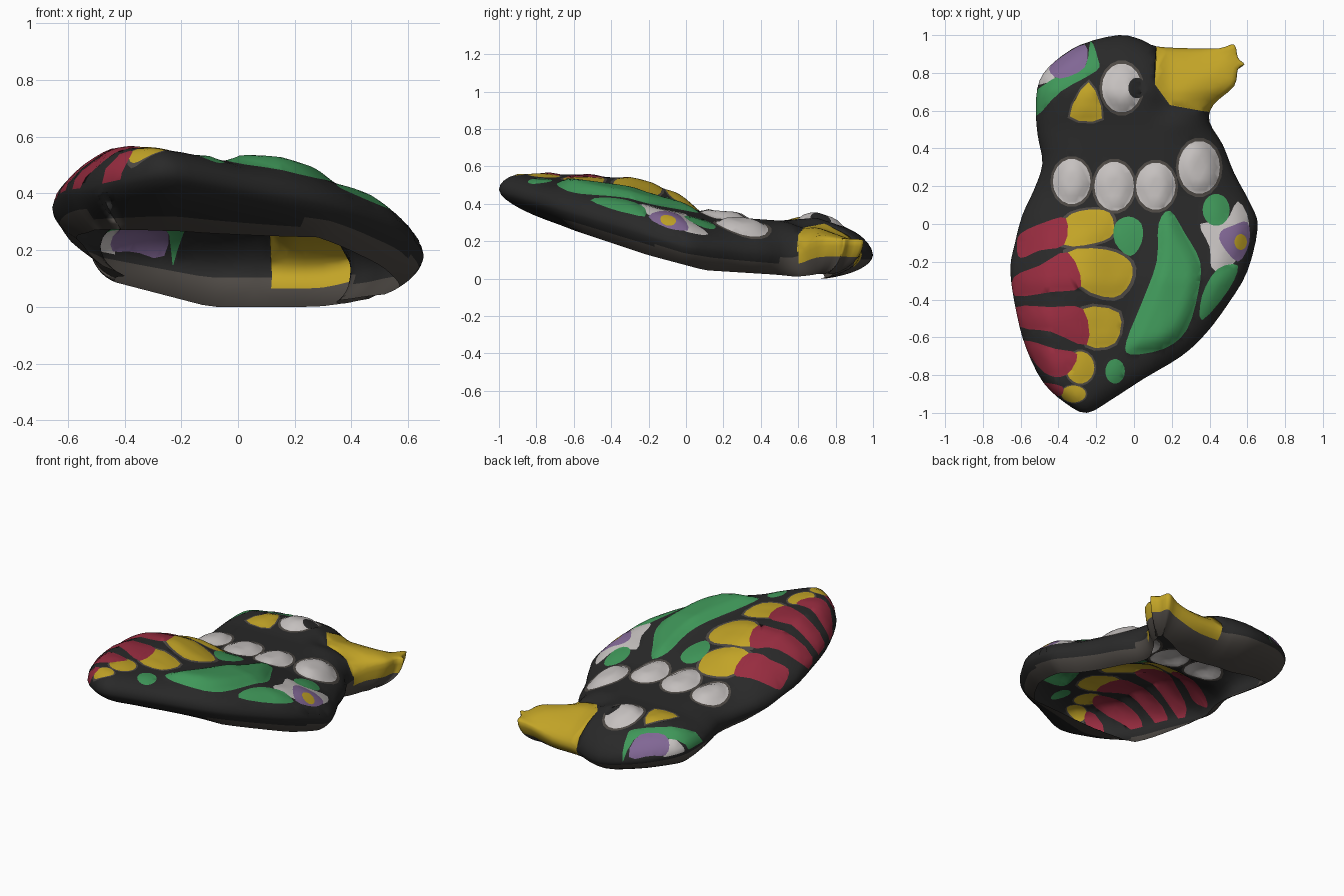
import bpy, bmesh, math
from mathutils import Vector
from mathutils.geometry import delaunay_2d_cdt

if "Cube" in bpy.data.objects:
    bpy.data.objects.remove(bpy.data.objects["Cube"])

# ---------- colours ----------
COLOURS = {
    "black": (.022, .022, .022), "stone_grey": (.075, .066, .058),
    "red": (.31, .025, .05), "yellow": (.54, .37, .02), "green": (.05, .31, .1),
    "white": (.56, .53, .52), "purple": (.22, .135, .3)}
NAMES = list(COLOURS)


# ---------- helpers ----------
def pairs(*n):
    return [Vector((n[i], n[i + 1])) for i in range(0, len(n), 2)]


def smooth(pts, k=3):
    """Closed Catmull-Rom curve through the points."""
    out, n = [], len(pts)
    for i in range(n):
        a, b, c, d = (pts[(i + j) % n] for j in (-1, 0, 1, 2))
        for s in range(k):
            t = s / k
            out.append(.5 * (2 * b + (c - a) * t + (2 * a - 5 * b + 4 * c - d) * t * t
                             + (3 * b - a - 3 * c + d) * t ** 3))
    return out


def oval(x, y, rx, ry, n=18):
    return [Vector((x + rx * math.cos(math.tau * i / n), y + ry * math.sin(math.tau * i / n)))
            for i in range(n)]


def inside(p, poly):
    hit = False
    for a, b in zip(poly, poly[1:] + poly[:1]):
        if (a.y > p.y) != (b.y > p.y) and p.x < a.x + (p.y - a.y) * (b.x - a.x) / (b.y - a.y):
            hit = not hit
    return hit


def edge_dist(p, poly):
    best = 9
    for a, b in zip(poly, poly[1:] + poly[:1]):
        e = b - a
        t = max(0, min(1, (p - a).dot(e) / max(e.length_squared, 1e-12)))
        best = min(best, (p - a - e * t).length)
    return best


def ramp(v, a, b):
    t = max(0, min(1, (v - a) / (b - a)))
    return t * t * (3 - 2 * t)


def interp(v, knots):
    if v <= knots[0][0]:
        return knots[0][1]
    for (a, p), (b, q) in zip(knots, knots[1:]):
        if v <= b:
            return p + (q - p) * (v - a) / (b - a)
    return knots[-1][1]


# ---------- bird outline seen from above ----------
outline = smooth(pairs(
    -.08, 1, .04, .975, .12, .94, .3, .93, .45, .93, .53, .95, .55, .88, .585, .845, .55, .82,
    .53, .73, .42, .63, .4, .54, .47, .42, .53, .27, .62, .1, .655, -.02, .6, -.25, .5, -.42,
    .38, -.58, .25, -.7, .05, -.82, -.12, -.93, -.25, -1, -.36, -.95, -.48, -.84, -.57, -.66,
    -.62, -.48, -.655, -.25, -.63, -.1, -.59, .05, -.53, .18, -.485, .32, -.51, .47, -.52, .62,
    -.5, .76, -.42, .86, -.28, .95))

# ---------- painted patches: colour, outline, relief (first match wins) ----------
patches = []


def patch(colour, poly, relief=.008, border=False):
    patches.append((colour, poly, relief, border))


def shape(colour, *n, relief=.008, border=False):
    patch(colour, smooth(pairs(*n)), relief, border)


patch("black", oval(.015, .72, .045, .055), -.015)                       # pupil
patch("yellow", oval(.565, -.095, .033, .042), 0)                        # flank flower
shape("purple", .6, .01, .61, -.1, .55, -.2, .46, -.1, .46, -.04, .52, -.01)
shape("purple", -.26, .95, -.26, .83, -.39, .77, -.45, .82, -.39, .88)   # head tuft
shape("green", -.23, .97, -.19, .87, -.2, .81, -.39, .7, -.52, .57, -.54, .68, -.39, .79, -.26, .83)
shape("white", -.53, .74, -.42, .77, -.45, .86)
shape("green", .19, .07, .27, -.05, .35, -.2, .34, -.36, .28, -.56, .16, -.66, -.02, -.69,
      -.04, -.62, .04, -.42, .12, -.2, .13, 0, relief=.03)               # wing feather
shape("green", -.03, .04, .04, 0, .04, -.1, -.02, -.17, -.1, -.1, -.1, 0)
patch("green", oval(-.1, -.78, .052, .065))
patch("green", oval(.435, .075, .072, .085))
shape("green", .55, -.22, .5, -.35, .36, -.51, .36, -.38, .44, -.24)
shape("white", .55, .12, .61, 0, .56, -.16, .48, -.25, .41, -.23, .4, -.12, .35, 0, .48, .01)
for egg in ((-.33, .225, .1, .12), (-.105, .2, .105, .13), (.115, .2, .105, .125),
            (.345, .3, .11, .14), (-.065, .72, .105, .13)):              # collar and eye
    patch("white", oval(*egg), .03, True)
shape("red", -.36, .03, -.37, -.11, -.5, -.14, -.6, -.18, -.62, -.12, -.6, -.05, -.47, .01)
shape("red", -.35, -.15, -.28, -.33, -.44, -.36, -.63, -.38, -.635, -.28, -.5, -.22)
shape("red", -.27, -.45, -.25, -.64, -.44, -.57, -.6, -.545, -.625, -.44, -.44, -.44)
shape("red", -.3, -.69, -.36, -.8, -.47, -.79, -.59, -.64, -.55, -.62, -.42, -.66)
shape("red", -.5, -.84, -.38, -.86, -.39, -.91, -.46, -.89)
shape("yellow", -.36, .03, -.25, .075, -.13, .06, -.11, -.05, -.2, -.1, -.37, -.11, border=True)
shape("yellow", -.35, -.15, -.15, -.135, -.02, -.2, -.02, -.31, -.11, -.39, -.28, -.33, border=True)
shape("yellow", -.27, -.45, -.08, -.47, -.1, -.63, -.25, -.64, border=True)
patch("yellow", oval(-.285, -.76, .075, .085), .008, True)
patch("yellow", oval(-.32, -.9, .065, .045), .008, True)
shape("yellow", -.24, .75, -.17, .56, -.34, .57, relief=.012, border=True)
patch("yellow", pairs(.12, 1, .7, 1, .7, .55, .35, .6, .19, .63, .11, .74), 0)   # beak
for c, poly, r, edged in list(patches):                                  # grey patch borders
    if edged:
        mid = sum(poly, Vector((0, 0))) / len(poly)
        patch("stone_grey", [mid + (p - mid) * 1.13 for p in poly], 0)


# ---------- heights: widest rim, lower lip, domed top ----------
def beak(p):
    return ramp(p.x, .25, .58) * ramp(p.y, .55, .68)


def rim_z(p):
    z = interp(p.y, ((-1, .49), (-.6, .37), (-.25, .27), (0, .19), (.5, .15), (1, .14)))
    return z + .17 * max(0, -p.x - .1) * ramp(p.y, -.95, -.4) + .08 * beak(p)


def lip_z(p):
    z = interp(p.y, ((-1, .44), (-.65, .29), (-.2, .14), (.1, .06), (.5, .035), (.66, .015)))
    return z + .26 * max(0, -p.x - .1) * ramp(p.y, -.75, -.1) + .04 * beak(p)


def top_z(p):
    z = interp(p.y, ((-1, .535), (-.85, .535), (-.6, .52), (-.3, .48), (0, .395), (.15, .35),
                     (.5, .325), (.7, .34), (.85, .29), (1, .225)))
    z -= (.13 * min(0, p.x) * ramp(-p.y, -.1, .2)                # left side higher
          + .18 * max(0, p.x - .15) * ramp(-p.y, -.6, -.4))      # right flank lower
    z += (.04 * math.exp(-((p.x + .25) / .15) ** 2) * ramp(p.y, -.65, -.25) * ramp(-p.y, -.1, .05)
          - .4 * max(0, -p.x - .45) * ramp(-p.y, -.1, .15))      # ridge above the left wing
    z -= .05 * ramp(p.x, .05, .2) * ramp(p.y, .5, .65)
    base = rim_z(p)
    width = .2 - .09 * ramp(p.y, .7, .95) - .1 * ramp(-p.y, .65, .95)
    d = min(1, edge_dist(p, outline) / width)
    z = base + (max(z, base + .02) - base) * math.sqrt(1 - (1 - d) ** 2)
    for c, poly, relief, e in patches:
        if relief and inside(p, poly):
            z += relief * ramp(edge_dist(p, poly), -.01, .06) * min(1, d * 3)
    return z


# ---------- flat triangulation holding every painted edge ----------
verts, edges = [], []
for loop in [outline] + [q[1] for q in patches]:
    s, n = len(verts), len(loop)
    verts += loop
    edges += [(s + i, s + (i + 1) % n) for i in range(n)]
n = len(outline)
for d in (.008, .025, .05):                    # close rings where the shell rolls over
    for i, p in enumerate(outline):
        t = (outline[(i + 1) % n] - outline[i - 1]).normalized()
        q = p + Vector((t.y, -t.x)) * d
        if inside(q, outline) and edge_dist(q, outline) > d * .8:
            verts.append(q)
for j in range(70):
    for i in range(50):
        q = Vector((-.7 + (i + .5 * (j % 2)) * .03, -1.02 + j * .03))
        if inside(q, outline) and edge_dist(q, outline) > .06:
            verts.append(q)
flat, _, tris, *_ = delaunay_2d_cdt(verts, edges, [], 0, 1e-4)

# ---------- domed, painted top ----------
bm = bmesh.new()
made = {}
for tri in tris:
    c = sum((flat[i] for i in tri), Vector((0, 0))) / len(tri)
    if not inside(c, outline):
        continue
    for i in tri:
        if i not in made:
            made[i] = bm.verts.new((*flat[i], top_z(flat[i])))
    f = bm.faces.new([made[i] for i in tri])
    f.material_index = NAMES.index(next((q[0] for q in patches if inside(c, q[1])), "black"))

# ---------- side wall curling in to the open underside ----------
border = []
inward = {}
for e in [e for e in bm.edges if e.is_boundary]:
    loop = e.link_loops[0]
    a, b = loop.vert, loop.link_loop_next.vert
    border.append((a, b))
    t = (b.co - a.co).xy
    for v in (a, b):
        inward[v] = inward.get(v, Vector((0, 0))) + Vector((-t.y, t.x)).normalized()
STEPS = 8
rings = [{v: v for v in inward}] + [{} for _ in range(STEPS)]
for v, nrm in inward.items():
    p = v.co.xy
    at_beak = ramp(p.x, .2, .42) * ramp(p.y, .45, .65)
    lip = p + nrm.normalized() * (.085 - .07 * at_beak)
    lip.y += max(0, -.62 - p.y) * .8           # deeper lip below the tail
    lip.y -= max(0, p.y - .66) * .5            # and below the head
    lip.x -= max(0, p.x - .4) * .6 * at_beak
    drop = lip_z(lip) - v.co.z
    for k in range(1, STEPS + 1):
        t = k / STEPS
        z = t + ramp(p.y, -.3, .6) * .5 * t * (1 - t)
        rings[k][v] = bm.verts.new((*p.lerp(lip, t ** 1.7), v.co.z + drop * z))
for k in range(STEPS):
    for a, b in border:
        f = bm.faces.new((rings[k][b], rings[k][a], rings[k + 1][a], rings[k + 1][b]))
        m = (a.co + b.co) / 2
        on_beak = m.x > .12 and m.y > .6
        grey_from = 3 if on_beak else 6 if m.y < -.7 else 4 if m.y < -.2 else 3 if m.y < .5 else 1
        name = "stone_grey" if k >= grey_from else "yellow" if on_beak else "black"
        f.material_index = NAMES.index(name)

# ---------- stand on the ground and finish ----------
low = min(v.co.z for v in bm.verts)
for v in bm.verts:
    v.co.z -= low
for f in bm.faces:
    f.smooth = True
mesh = bpy.data.meshes.new("painted_bird_shell")
bm.to_mesh(mesh)
bm.free()
for name, rgb in COLOURS.items():
    m = bpy.data.materials.new(name)
    m.diffuse_color = (*rgb, 1)
    m.use_nodes = True
    m.node_tree.nodes["Principled BSDF"].inputs["Base Color"].default_value = m.diffuse_color
    mesh.materials.append(m)
bpy.context.collection.objects.link(bpy.data.objects.new("painted_bird_shell", mesh))
